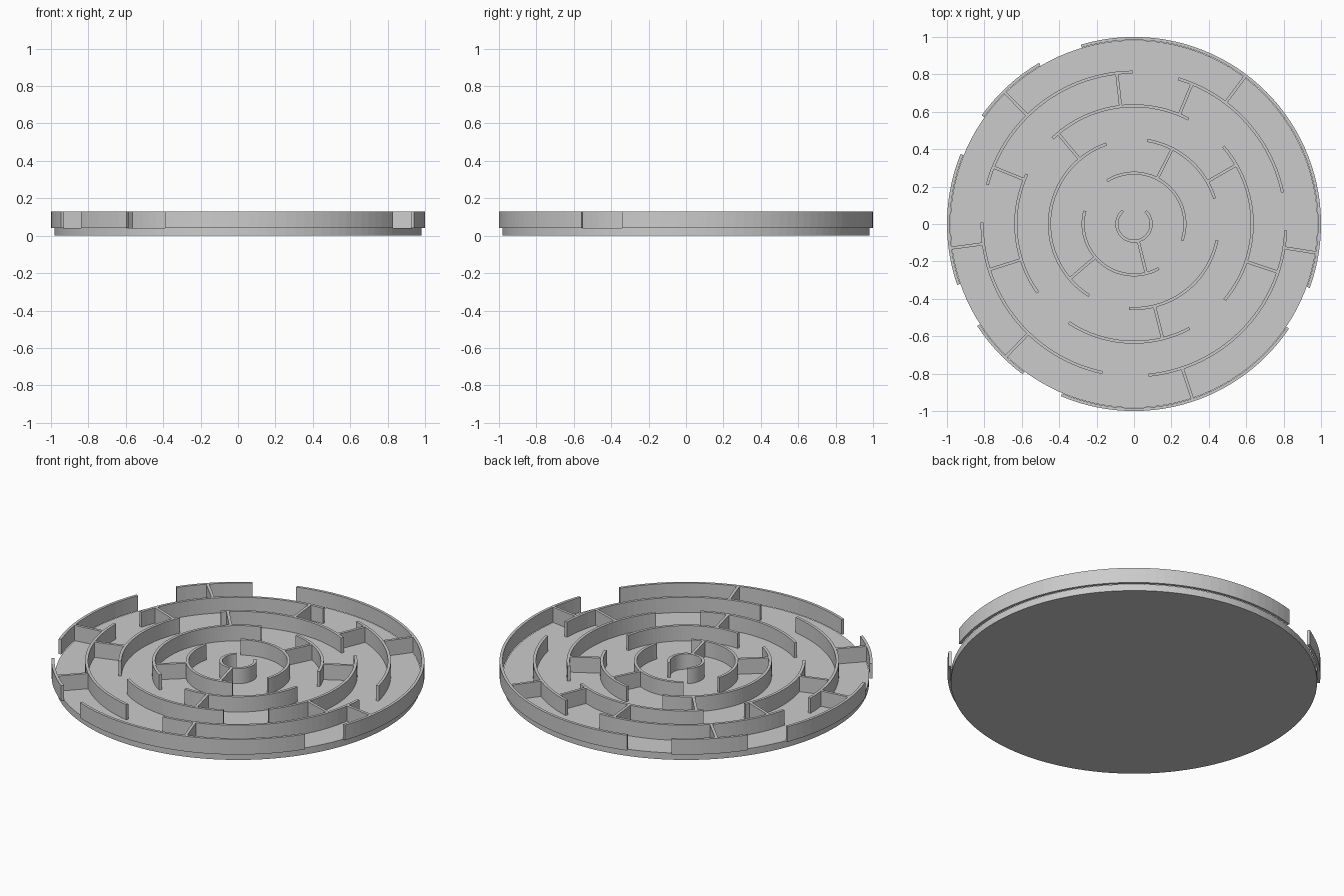
import bpy
import bmesh
from math import radians, cos, sin, ceil

if "Cube" in bpy.data.objects:
    bpy.data.objects.remove(bpy.data.objects["Cube"], do_unlink=True)

grey = bpy.data.materials.new("light_grey")
grey.use_nodes = True
grey.diffuse_color = (0.6, 0.6, 0.6, 1)
grey.node_tree.nodes["Principled BSDF"].inputs["Base Color"].default_value = (0.6, 0.6, 0.6, 1)

FLOOR, TOP = 0.04, 0.13
THICK, GAP, INNER = 0.016, 0.18, 0.092


def radius(ring):
    return INNER + GAP * ring


def finish(bm, name):
    bmesh.ops.recalc_face_normals(bm, faces=bm.faces)
    mesh = bpy.data.meshes.new(name)
    bm.to_mesh(mesh)
    bm.free()
    mesh.materials.append(grey)
    obj = bpy.data.objects.new(name, mesh)
    bpy.context.collection.objects.link(obj)
    return obj


def arc_wall(bm, r, start, end):
    """Sweep a rectangular wall section along an arc."""
    steps = ceil((end - start) / 3)
    section = [(r - THICK / 2, FLOOR), (r + THICK / 2, FLOOR),
               (r + THICK / 2, TOP), (r - THICK / 2, TOP)]
    loops = []
    for i in range(steps + 1):
        a = radians(start + (end - start) * i / steps)
        loops.append([bm.verts.new((d * cos(a), d * sin(a), z)) for d, z in section])
    for p, q in zip(loops, loops[1:]):
        for k in range(4):
            n = (k + 1) % 4
            bm.faces.new((p[k], p[n], q[n], q[k]))
    bm.faces.new(loops[0])
    bm.faces.new(loops[-1])


def spoke_wall(bm, r0, r1, angle):
    """Straight radial wall between two rings."""
    a = radians(angle)
    c, s = cos(a), sin(a)
    h = THICK / 2
    plan = [(r0, -h), (r1, -h), (r1, h), (r0, h)]
    low, high = [[bm.verts.new((d * c - t * s, d * s + t * c, z)) for d, t in plan]
                 for z in (FLOOR, TOP)]
    bm.faces.new(low)
    bm.faces.new(high)
    for k in range(4):
        n = (k + 1) % 4
        bm.faces.new((low[k], low[n], high[n], high[k]))


# Round base plate
bm = bmesh.new()
bmesh.ops.create_cone(bm, cap_ends=True, segments=120, radius1=0.982, radius2=0.982, depth=FLOOR)
bmesh.ops.translate(bm, verts=bm.verts, vec=(0, 0, FLOOR / 2))
finish(bm, "base_plate")

# Ring walls, innermost first: start and end angle of each arc
rings = [
    [(130, 408)],
    [(-19, 122), (165, 299)],
    [(17.5, 81), (109, 238), (266.5, 349)],
    [(-40, 41), (62.5, 133.5), (155, 215.5), (236.5, 298)],
    [(12, 73), (90.5, 165), (179.5, 258), (275.5, 357.5)],
    [(-20, 106.5), (120.5, 144.5), (158, 199), (213, 233.5), (247, 326)],
]
for i, arcs in enumerate(rings):
    bm = bmesh.new()
    for start, end in arcs:
        arc_wall(bm, radius(i), start, end)
    finish(bm, f"ring_wall_{i + 1}")

# Radial walls from each ring to the next one out
spokes = [
    [284],
    [63, 220.5],
    [30, 130, 284],
    [67.5, 96.5, 158, 197.5, 341.5],
    [53, 134.5, 187.5, 226, 288.5, 351],
]
for i, angles in enumerate(spokes):
    bm = bmesh.new()
    for angle in angles:
        spoke_wall(bm, radius(i) + THICK / 4, radius(i + 1) - THICK / 4, angle)
    finish(bm, f"radial_walls_{i + 1}")
